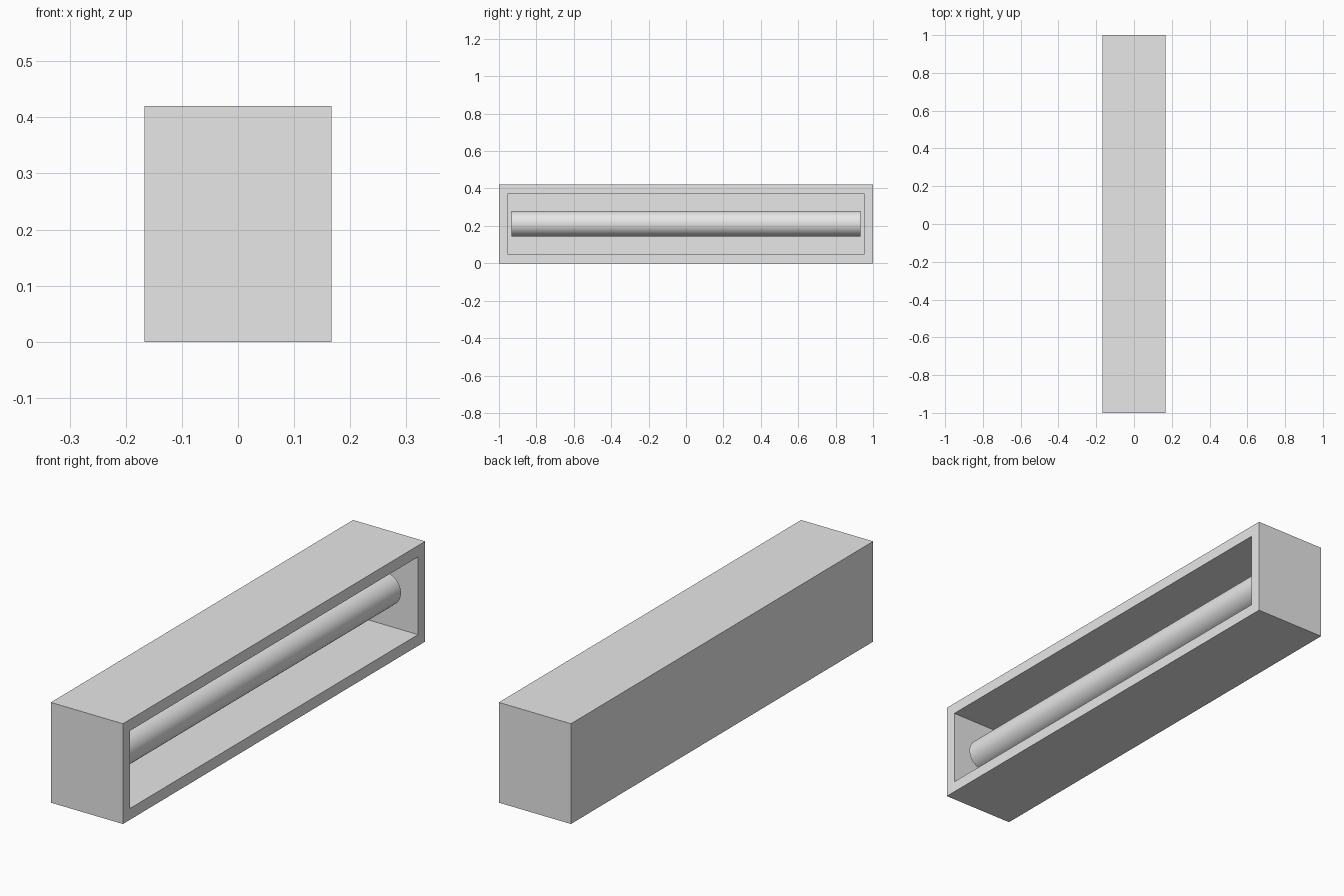
import bpy, bmesh
from mathutils import Matrix, Vector

cube = bpy.data.objects.get("Cube")
if cube:
    bpy.data.objects.remove(cube, do_unlink=True)

HALF_X, HALF_Y, HEIGHT, WALL = 0.167, 1.0, 0.42, 0.067
INNER_Y = HALF_Y - WALL

grey = bpy.data.materials.new("plain grey")
grey.use_nodes = True
colour = (0.8, 0.8, 0.8, 1)
grey.diffuse_color = colour
grey.node_tree.nodes["Principled BSDF"].inputs["Base Color"].default_value = colour


def add_object(name, bm):
    mesh = bpy.data.meshes.new(name)
    bm.to_mesh(mesh)
    bm.free()
    mesh.materials.append(grey)
    obj = bpy.data.objects.new(name, mesh)
    bpy.context.collection.objects.link(obj)
    return obj


# Housing: a box whose left side is inset and sunk into a trough
bm = bmesh.new()
size = Matrix.Diagonal((2 * HALF_X, 2 * HALF_Y, HEIGHT, 1))
bmesh.ops.create_cube(bm, size=1, matrix=Matrix.Translation((0, 0, HEIGHT / 2)) @ size)
bm.normal_update()
side = max(bm.faces, key=lambda f: f.normal.x)
bmesh.ops.inset_region(bm, faces=[side], thickness=WALL)
sunk = bmesh.ops.extrude_discrete_faces(bm, faces=[side])["faces"][0]
bmesh.ops.translate(bm, verts=sunk.verts, vec=Vector((WALL - 2 * HALF_X, 0, 0)))
bmesh.ops.recalc_face_normals(bm, faces=bm.faces)
add_object("housing", bm)

# Tube: runs the length of the trough between the end walls
bm = bmesh.new()
place = Matrix.Translation((WALL / 2, 0, HEIGHT / 2 + 0.002)) @ Matrix.Rotation(1.570796, 4, "X")
bmesh.ops.create_cone(bm, cap_ends=True, segments=48, radius1=0.068, radius2=0.068,
                      depth=2 * INNER_Y, matrix=place)
tube = add_object("tube", bm)
bpy.ops.object.select_all(action="DESELECT")
tube.select_set(True)
bpy.context.view_layer.objects.active = tube
bpy.ops.object.shade_smooth_by_angle(angle=0.6)
